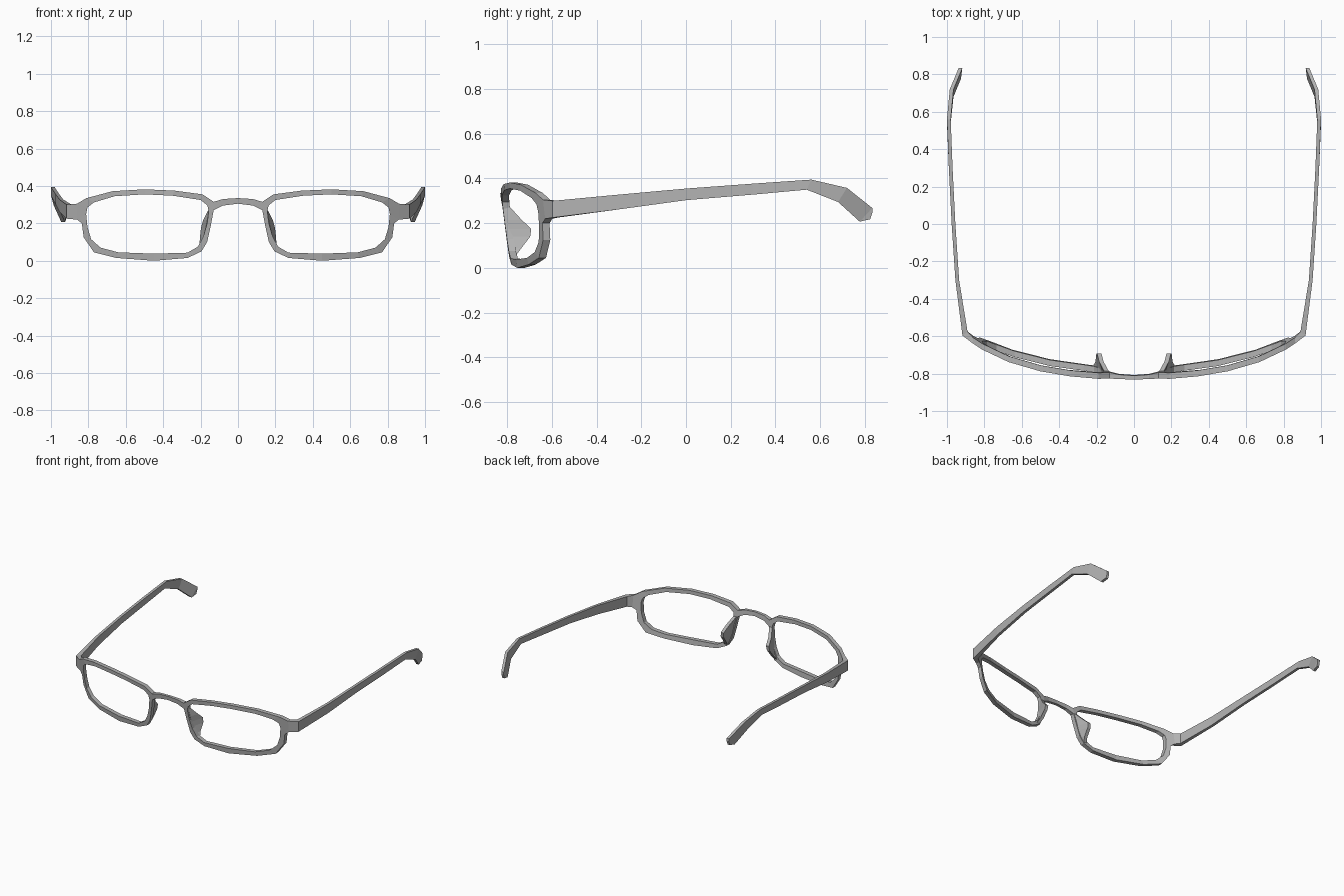
import bpy
import bmesh

cube = bpy.data.objects.get("Cube")
if cube:
    bpy.data.objects.remove(cube, do_unlink=True)

grey = bpy.data.materials.new("frame grey")
grey.use_nodes = True
colour = (0.45, 0.45, 0.45, 1)
grey.diffuse_color = colour
grey.node_tree.nodes["Principled BSDF"].inputs["Base Color"].default_value = colour

DEPTH = 0.032


def front_y(x, z):
    """Front surface of the frame: wrapped around the face and tilted back below."""
    return -0.834 + 0.15 * x**2 + 0.14 * x**4 + 0.12 * max(0, 0.36 - z)


def loft(name, sections, closed=False, cap_start=True):
    """Skin a row of four-cornered sections and mirror it across x."""
    bm = bmesh.new()
    rows = [[bm.verts.new(p) for p in section] for section in sections]
    following = rows[1:] + rows[:1] if closed else rows[1:]
    for a, b in zip(rows, following):
        for i in range(len(a)):
            j = (i + 1) % len(a)
            bm.faces.new((a[i], a[j], b[j], b[i]))
    if not closed:
        bm.faces.new(rows[-1])
        if cap_start:
            bm.faces.new(rows[0])
    bmesh.ops.recalc_face_normals(bm, faces=bm.faces)
    mesh = bpy.data.meshes.new(name)
    bm.to_mesh(mesh)
    bm.free()
    mesh.materials.append(grey)
    obj = bpy.data.objects.new(name, mesh)
    bpy.context.collection.objects.link(obj)
    mirror = obj.modifiers.new("mirror", "MIRROR")
    mirror.use_clip = True
    return obj


def front_section(x1, z1, x2, z2, depth=DEPTH):
    """Section between two points of the front surface, with depth behind it."""
    y1, y2 = front_y(x1, z1), front_y(x2, z2)
    return [(x1, y1, z1), (x1, y1 + depth, z1),
            (x2, y2 + depth, z2), (x2, y2, z2)]


# Lens rims: outer x, z and inner x, z around the opening
rim = [
    (.13, .27, .157, .265), (.13, .315, .163, .295), (.19, .355, .2, .325),
    (.34, .375, .35, .348), (.5, .382, .5, .355), (.67, .372, .66, .345),
    (.81, .335, .77, .312), (.86, .305, .805, .285), (.86, .22, .812, .25),
    (.835, .2, .805, .18), (.825, .125, .785, .115), (.77, .045, .735, .07),
    (.65, .015, .64, .045), (.45, 0, .45, .038), (.27, .015, .27, .043),
    (.195, .05, .215, .075), (.165, .1, .185, .13), (.145, .19, .165, .2),
]
loft("lens_rims", [front_section(*p) for p in rim], closed=True)

# Bridge: half from the middle to the rim, as x, top and bottom
bridge = [(0, .335, .305, .02), (.08, .33, .295, .024), (.13, .315, .27, DEPTH)]
loft("bridge", [front_section(x, top, x, low, d) for x, top, low, d in bridge],
     cap_start=False)

# Temples: hinge corner, then outer x, top y, z and bottom y, z along the arm
temple = [
    (.955, -.3, .328, -.3, .262), (.975, 0, .355, 0, .303),
    (.99, .3, .377, .3, .328), (1, .56, .395, .54, .35),
    (.985, .72, .358, .68, .295), (.938, .833, .268, .777, .207),
]
arm = [front_section(.86, .305, .86, .22)]
arm.append([(.917, -.597, .3), (.89, -.575, .3), (.89, -.575, .225), (.917, -.597, .225)])
for x, yt, zt, yb, zb in temple:
    inner = x - .02
    arm.append([(x, yt, zt), (inner, yt, zt), (inner, yb, zb), (x, yb, zb)])
# slanted tip of the arm
arm[-1][2:] = [(.925, .777, .207), (.945, .777, .207)]
arm.append([(.936, .834, .25), (.918, .834, .25), (.92, .824, .218), (.938, .824, .218)])
loft("temples", arm)

# Nose pads: height, base x, tip x and tip y
pads = [
    (.27, .134, .136, -.785), (.215, .143, .163, -.735), (.175, .15, .174, -.692),
    (.14, .156, .178, -.697), (.09, .172, .182, -.735), (.05, .196, .198, -.765),
]
sections = []
for z, base, tip, y in pads:
    back = front_y(base, z) + .015
    sections.append([(base, back, z), (base + .022, back, z),
                     (tip + .024, y, z), (tip, y, z)])
loft("nose_pads", sections)
